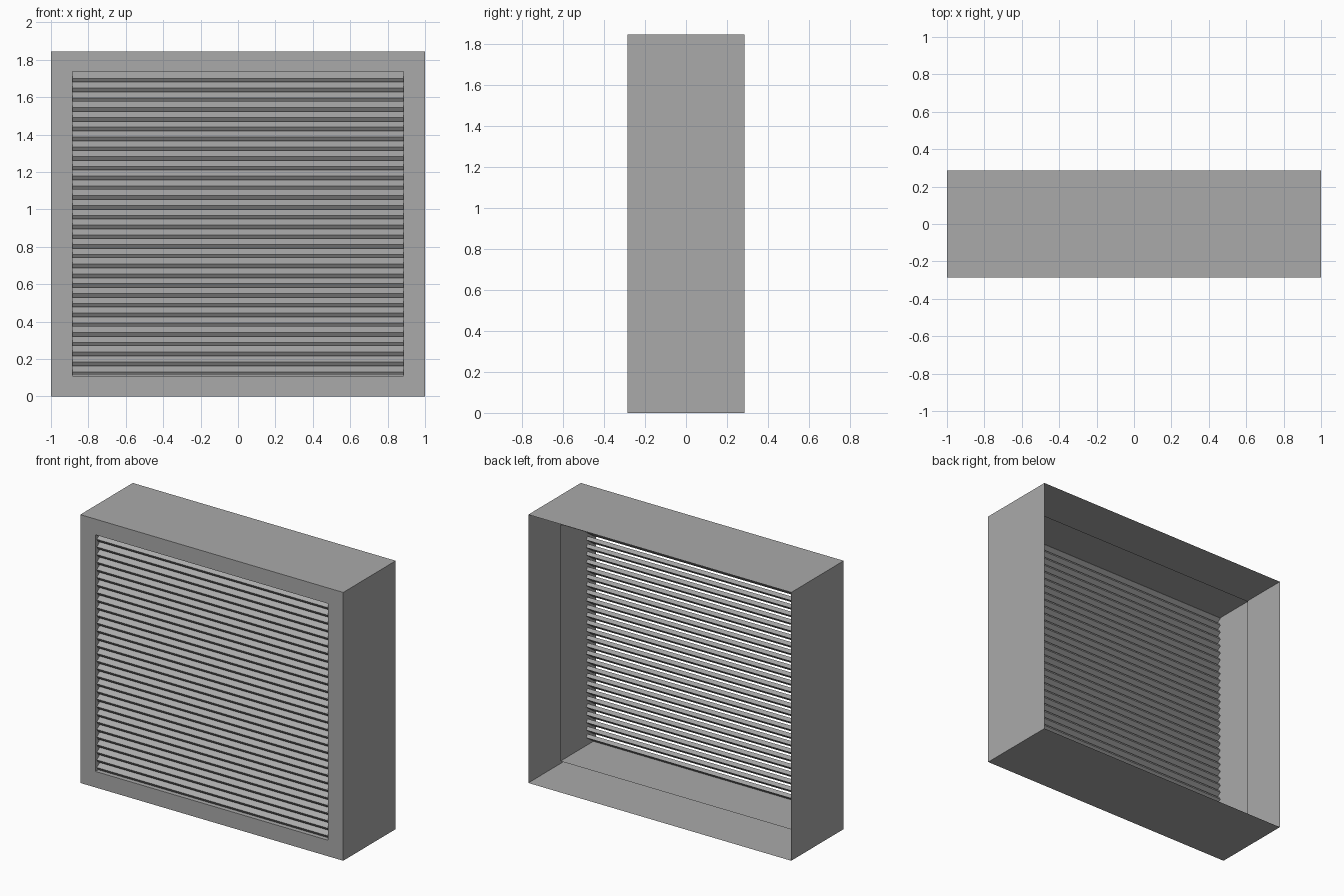
import bpy, bmesh, math
from mathutils import Matrix

cube = bpy.data.objects.get("Cube")
if cube:
    bpy.data.objects.remove(cube, do_unlink=True)

GREY = (0.4, 0.4, 0.4, 1)
metal = bpy.data.materials.new("grey_metal")
metal.use_nodes = True
metal.diffuse_color = GREY
metal.node_tree.nodes["Principled BSDF"].inputs["Base Color"].default_value = GREY

HEIGHT, DEPTH = 1.845, 0.57
HALF_W, OPEN_W = 1.0, 0.885
OPEN_LOW, OPEN_TOP = 0.11, 1.737
FRONT = -DEPTH / 2


def add_object(name, bm):
    mesh = bpy.data.meshes.new(name)
    bm.to_mesh(mesh)
    bm.free()
    mesh.materials.append(metal)
    obj = bpy.data.objects.new(name, mesh)
    bpy.context.collection.objects.link(obj)
    return obj


def ring(bm, half, low, top, y):
    corners = ((-half, low), (half, low), (half, top), (-half, top))
    return [bm.verts.new((x, y, z)) for x, z in corners]


# Sheet metal housing: outer shell, front border and inner sleeve, open at the back
bm = bmesh.new()
rings = [ring(bm, HALF_W, 0, HEIGHT, -FRONT),
         ring(bm, HALF_W, 0, HEIGHT, FRONT),
         ring(bm, OPEN_W, OPEN_LOW, OPEN_TOP, FRONT),
         ring(bm, OPEN_W, OPEN_LOW, OPEN_TOP, 0.10)]
for a, b in zip(rings, rings[1:]):
    for i in range(4):
        j = (i + 1) % 4
        bm.faces.new((a[i], a[j], b[j], b[i]))
bmesh.ops.recalc_face_normals(bm, faces=bm.faces)
front_face = min(bm.faces, key=lambda f: f.calc_center_median().y)
if front_face.normal.y > 0:
    bmesh.ops.reverse_faces(bm, faces=bm.faces)
add_object("vent_housing", bm)

# Louvre slats, sloping down towards the front
TILT, LENGTH, THICK = math.radians(35), 0.093, 0.025
COUNT, PITCH = 31, 0.0523
rise = LENGTH * math.sin(TILT) + THICK * math.cos(TILT)
bm = bmesh.new()
for i in range(COUNT):
    z = 0.111 + PITCH * i + rise / 2
    place = (Matrix.Translation((0, -0.225, z)) @ Matrix.Rotation(TILT, 4, "X")
             @ Matrix.Diagonal((2 * OPEN_W, LENGTH, THICK, 1)))
    bmesh.ops.create_cube(bm, size=1, matrix=place)
add_object("louvre_slats", bm)
